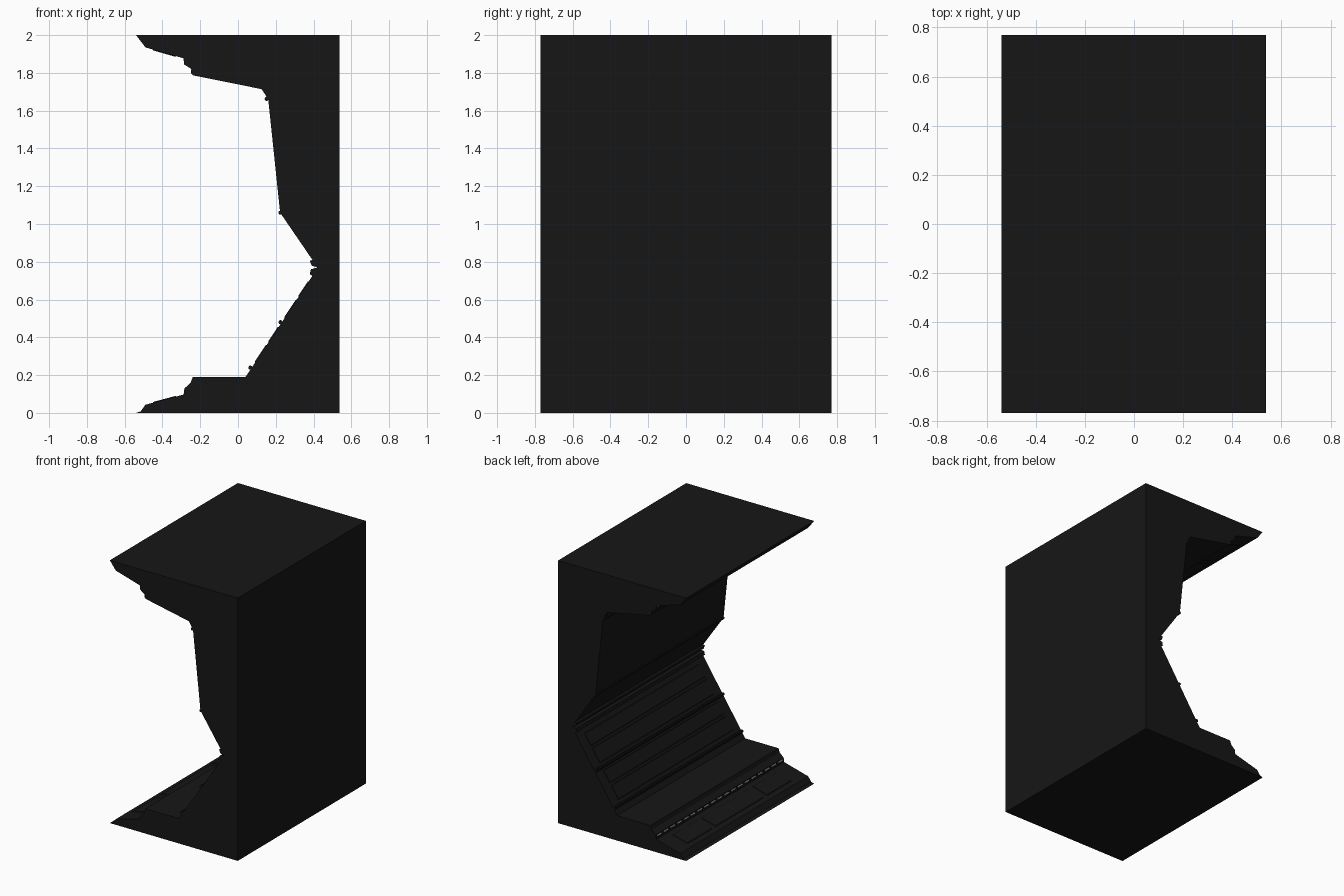
import bpy, bmesh
from math import pi
from mathutils import Vector

if "Cube" in bpy.data.objects:
    bpy.data.objects.remove(bpy.data.objects["Cube"])

HALF = 0.77  # half length along y


def material(name, rgb):
    m = bpy.data.materials.new(name)
    m.diffuse_color = (*rgb, 1)
    m.use_nodes = True
    m.node_tree.nodes["Principled BSDF"].inputs["Base Color"].default_value = m.diffuse_color
    return m


dark = material("dark_metal", (0.008, 0.008, 0.008))
glow = material("light_strip", (0.9, 0.9, 0.9))


def finish(bm, name, mat):
    bmesh.ops.recalc_face_normals(bm, faces=bm.faces)
    me = bpy.data.meshes.new(name)
    bm.to_mesh(me)
    bm.free()
    me.materials.append(mat)
    ob = bpy.data.objects.new(name, me)
    bpy.context.collection.objects.link(ob)
    return ob


def plate(name, p, q, t0, t1, y0, y1, thick=0.004, edge=0.006, mat=dark):
    """Chamfered plate lying on the profile segment p-q, facing the opening."""
    p, q = Vector((p[0], 0, p[1])), Vector((q[0], 0, q[1]))
    d = (q - p).normalized()
    n = Vector((d.z, 0, -d.x))
    a, b = p.lerp(q, t0), p.lerp(q, t1)
    bm = bmesh.new()
    for h, e in ((-0.003, 0), (thick, edge)):
        for base, s in ((a, 1), (b, -1)):
            for y, sy in ((y0, 1), (y1, -1)):
                bm.verts.new(base + d * s * e + n * h + Vector((0, y + sy * e, 0)))
    bmesh.ops.convex_hull(bm, input=bm.verts)
    return finish(bm, name, mat)


def rod(name, x, z, r=0.011):
    bpy.ops.mesh.primitive_cylinder_add(vertices=10, radius=r, depth=2 * HALF,
                                        location=(x, 0, z), rotation=(pi / 2, 0, 0))
    ob = bpy.context.object
    ob.name = name
    ob.data.materials.append(dark)
    bpy.ops.object.shade_smooth_by_angle()


# Cross-section of the opening, from ceiling edge down to floor edge
ceiling = [(-.54, 2), (-.49, 1.935), (-.288, 1.877), (-.285, 1.845),
           (-.247, 1.82), (-.25, 1.8), (-.238, 1.787), (.125, 1.714), (.16, 1.66)]
wall = [(.223, 1.06), (.394, .81), (.38, .805), (.39, .78), (.42, .77),
        (.386, .76), (.38, .735), (.394, .725)]
floor = [(.04, .19), (-.24, .19), (-.25, .16), (-.283, .13),
         (-.288, .097), (-.49, .043), (-.515, .008), (-.54, 0)]
outline = ceiling + wall + floor + [(.537, 0), (.537, 2)]

# Main corridor section body
bm = bmesh.new()
face = bm.faces.new([bm.verts.new((x, -HALF, z)) for x, z in outline])
ext = bmesh.ops.extrude_face_region(bm, geom=[face])
bmesh.ops.translate(bm, vec=(0, 2 * HALF, 0),
                    verts=[v for v in ext["geom"] if isinstance(v, bmesh.types.BMVert)])
finish(bm, "wall_section_body", dark)

# Trim rods along the creases
for i, (x, z) in enumerate([(.152, 1.662), (.225, 1.06), (.225, .48), (.065, .24)]):
    rod(f"trim_rod_{i}", x, z)

# Raised plates on the floor and ceiling ramps
for label, p, q in (("floor", (-.288, .097), (-.49, .043)),
                    ("ceiling", (-.49, 1.935), (-.288, 1.877))):
    for i, (c, half) in enumerate([(-.48, .15), (0, .29), (.48, .15)]):
        plate(f"{label}_plate_{i}", p, q, .18, .82, c - half, c + half)

# Lower wall panels, either side of the middle rod
for i, (t0, t1) in enumerate([(.05, .21), (.23, .42), (.5, .66), (.68, .86)]):
    plate(f"lower_wall_panel_{i}", (.394, .725), (.04, .19), t0, t1, -.69, .69)

# Thin light strips, broken into dashes, in the floor and ceiling steps
COUNT = 19
pitch = 2 * HALF / COUNT
for label, p, q in (("floor", (-.283, .13), (-.288, .097)),
                    ("ceiling", (-.288, 1.877), (-.285, 1.845))):
    for i in range(COUNT):
        y = -HALF + (i + .5) * pitch
        plate(f"{label}_light_{i}", p, q, .15, .45, y - pitch * .32, y + pitch * .32,
              thick=0.002, edge=0.001, mat=glow)
